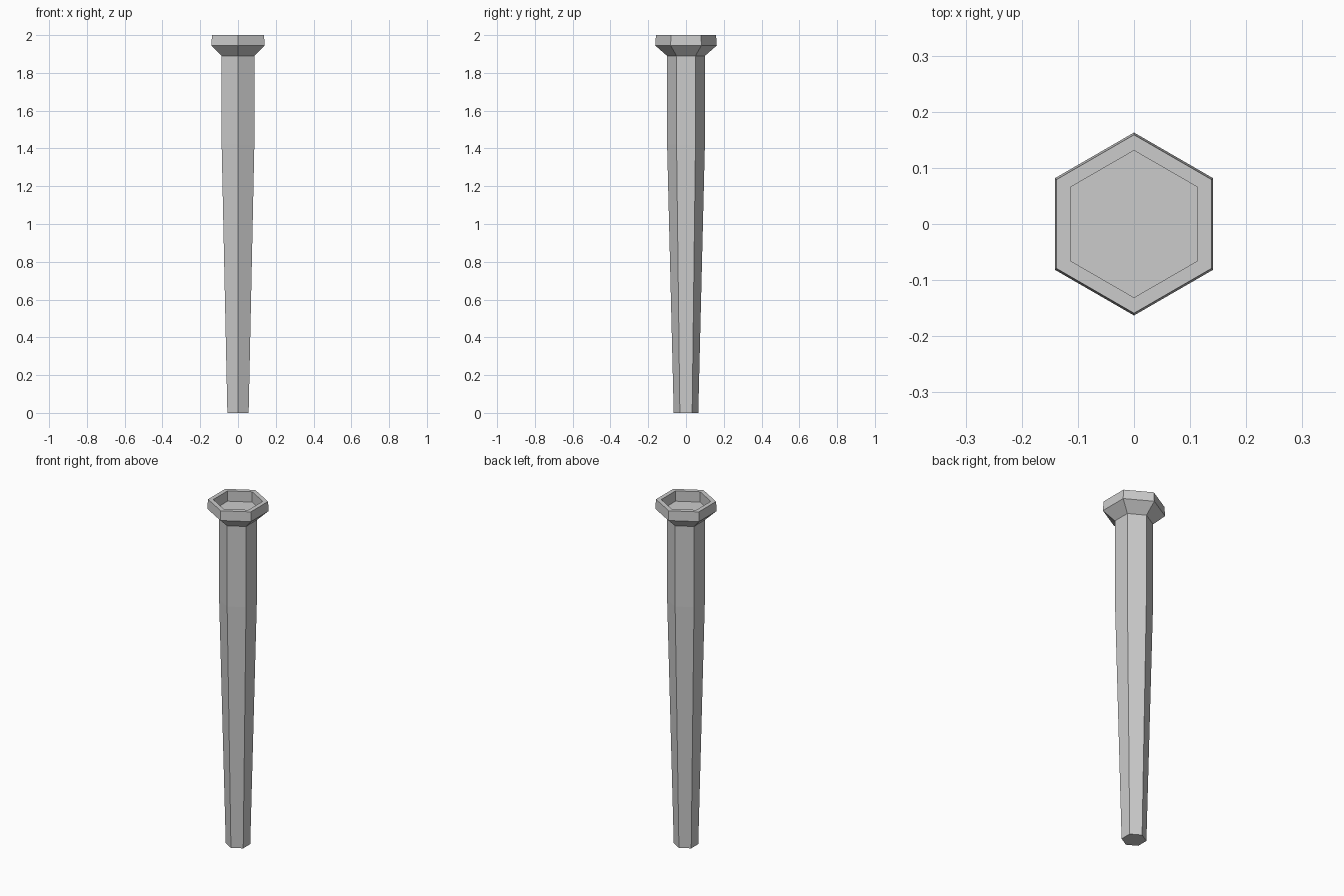
import bpy, bmesh, math

if "Cube" in bpy.data.objects:
    bpy.data.objects.remove(bpy.data.objects["Cube"])

SIDES = 6


def hex_loft(name, profile):
    """Stack hexagonal rings (radius, z), joined by flat faces and capped at both ends."""
    bm = bmesh.new()
    rings = []
    for r, z in profile:
        angles = [math.pi / 2 + 2 * math.pi * i / SIDES for i in range(SIDES)]
        rings.append([bm.verts.new((r * math.cos(a), r * math.sin(a), z)) for a in angles])
    for low, high in zip(rings, rings[1:]):
        for i in range(SIDES):
            j = (i + 1) % SIDES
            bm.faces.new((low[i], low[j], high[j], high[i]))
    bm.faces.new(rings[0][::-1])
    bm.faces.new(rings[-1])
    bmesh.ops.recalc_face_normals(bm, faces=bm.faces[:])
    mesh = bpy.data.meshes.new(name)
    bm.to_mesh(mesh)
    bm.free()
    obj = bpy.data.objects.new(name, mesh)
    bpy.context.collection.objects.link(obj)
    return obj


# Tapered shaft flaring into a hollow-topped head
hex_loft("tapered_post", [
    (0.065, 0.0),    # foot
    (0.10, 1.42),    # end of taper
    (0.10, 1.89),    # neck
    (0.163, 1.945),  # widest part of head
    (0.159, 2.0),    # outer rim
    (0.131, 2.0),    # inner rim
    (0.131, 1.94),   # recess floor
])
